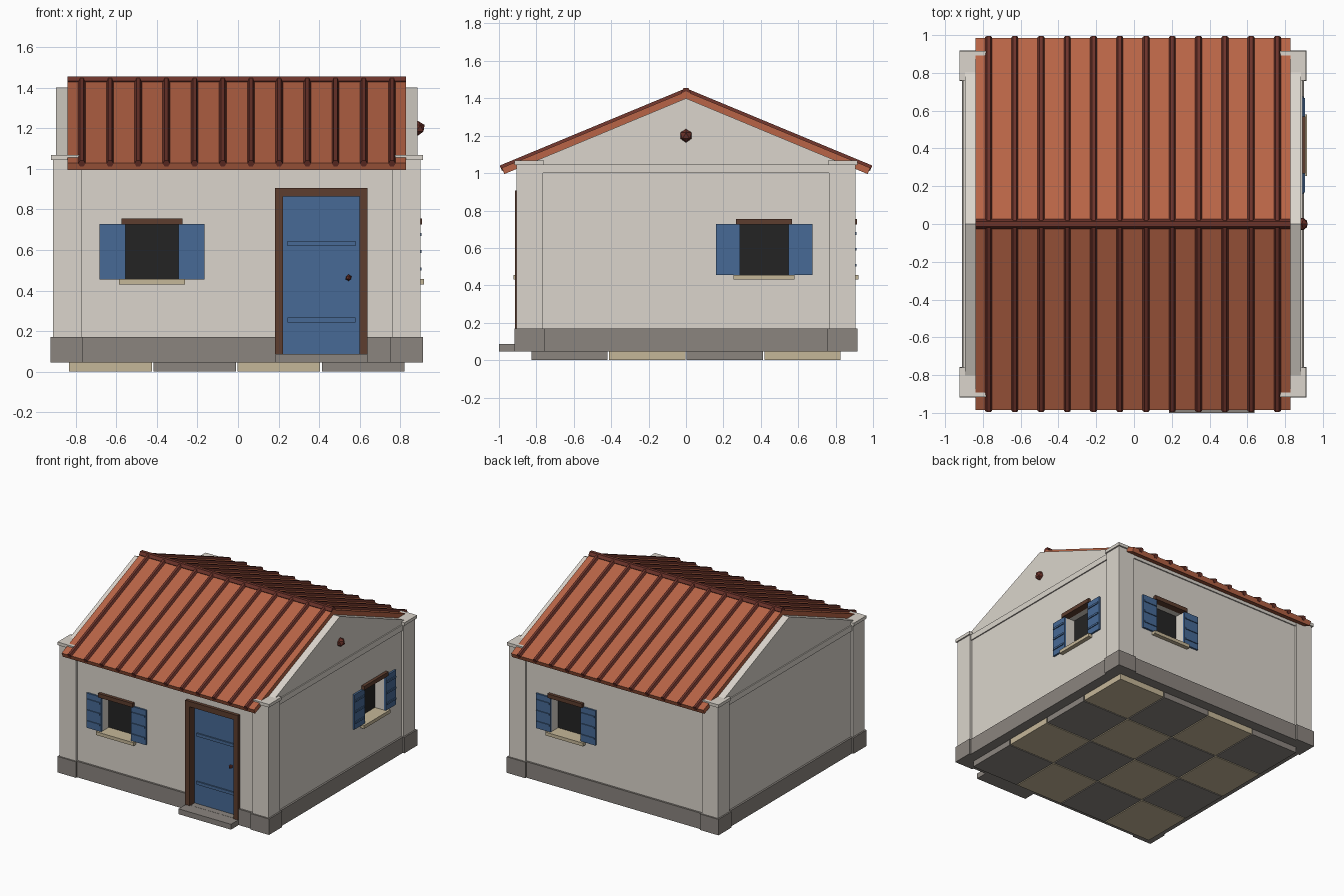
import bpy, bmesh, math
from mathutils import Matrix, Vector

if "Cube" in bpy.data.objects:
    bpy.data.objects.remove(bpy.data.objects["Cube"])

OX = -0.006          # house body sits slightly left of the bounding centre


def mat(name, rgb):
    m = bpy.data.materials.new(name)
    lin = [(c / 255 / 12.92 if c < 11 else ((c / 255 + 0.055) / 1.055) ** 2.4) for c in rgb]
    m.diffuse_color = (*lin, 1)
    m.use_nodes = True
    m.node_tree.nodes["Principled BSDF"].inputs["Base Color"].default_value = m.diffuse_color
    return m


PLASTER = mat("plaster", (219, 213, 204))
STONE = mat("grey_stone", (139, 133, 127))
BEIGE = mat("beige_stone", (197, 183, 152))
TILE = mat("terracotta", (184, 100, 70))
RIB = mat("dark_red_clay", (108, 51, 42))
WOOD = mat("brown_wood", (93, 61, 46))
BLUE = mat("blue_paint", (71, 106, 150))
DARK = mat("dark_glass", (36, 36, 36))


def finish(name, bm, m, M=Matrix()):
    bmesh.ops.recalc_face_normals(bm, faces=bm.faces)
    me = bpy.data.meshes.new(name)
    bm.to_mesh(me)
    bm.free()
    me.transform(M)
    if m:
        me.materials.append(m)
    ob = bpy.data.objects.new(name, me)
    bpy.context.collection.objects.link(ob)
    return ob


def boxes(name, ranges, m, M=Matrix()):
    """One object made of boxes given as (x0, x1, y0, y1, z0, z1)."""
    bm = bmesh.new()
    for a, b, c, d, e, f in ranges:
        T = Matrix.Translation(((a + b) / 2, (c + d) / 2, (e + f) / 2))
        bmesh.ops.create_cube(bm, size=1, matrix=T @ Matrix.Diagonal((b - a, d - c, f - e, 1)))
    return finish(name, bm, m, M)


def prism(name, profile, x0, x1, m):
    """Extrude a (y, z) profile along x."""
    bm = bmesh.new()
    face = bm.faces.new([bm.verts.new((x0, y, z)) for y, z in profile])
    ext = bmesh.ops.extrude_face_region(bm, geom=[face])["geom"]
    bmesh.ops.translate(bm, vec=(x1 - x0, 0, 0),
                        verts=[v for v in ext if isinstance(v, bmesh.types.BMVert)])
    return finish(name, bm, m)


def rods(name, ends, r, m):
    """Six-sided rods between point pairs."""
    bm = bmesh.new()
    for p, q in ends:
        p, q = Vector(p), Vector(q)
        R = (q - p).to_track_quat('Z', 'X').to_matrix().to_4x4()
        bmesh.ops.create_cone(bm, cap_ends=True, segments=6, radius1=r, radius2=r,
                              depth=(q - p).length, matrix=Matrix.Translation((p + q) / 2) @ R)
    return finish(name, bm, m)


def ball(name, loc, r, m):
    bm = bmesh.new()
    bmesh.ops.create_icosphere(bm, subdivisions=1, radius=r, matrix=Matrix.Translation(loc))
    return finish(name, bm, m)


def cut(ob, cutter):
    mod = ob.modifiers.new("opening", 'BOOLEAN')
    mod.operation, mod.solver, mod.object = 'DIFFERENCE', 'EXACT', cutter
    bpy.context.view_layer.objects.active = ob
    bpy.ops.object.modifier_apply(modifier=mod.name)
    bpy.data.objects.remove(cutter)


# checkerboard floor slabs
for colour, name, parity in ((BEIGE, "floor_slabs_light", 0), (STONE, "floor_slabs_dark", 1)):
    s = 0.415
    boxes(name, [(OX - 0.83 + i * s + .004, OX - 0.83 + (i + 1) * s - .004,
                  -0.83 + j * s + .004, -0.83 + (j + 1) * s - .004, 0, 0.046)
                 for i in range(4) for j in range(4) if (i + j) % 2 == parity], colour)

# walls with gables, and plinth
W = 0.89
walls = prism("walls", [(-W, 0.1), (W, 0.1), (W, 1.03), (0, 1.40), (-W, 1.03)], OX - W, OX + W, PLASTER)
plinth = boxes("plinth", [(OX - .905, OX + .905, -.905, .905, .045, .17)], STONE)

# corner pillars, caps and foot blocks
corners = [(sx, sy) for sx in (-1, 1) for sy in (-1, 1)]


def corner_boxes(name, lo, hi, z0, z1, m):
    boxes(name, [(OX + min(sx * lo, sx * hi), OX + max(sx * lo, sx * hi),
                  min(sy * lo, sy * hi), max(sy * lo, sy * hi), z0, z1) for sx, sy in corners], m)


corner_boxes("corner_pillars", .765, .906, .17, 1.045, PLASTER)
corner_boxes("pillar_caps", .76, .917, 1.043, 1.067, PLASTER)
corner_boxes("corner_feet", .757, .918, .045, .17, STONE)

# band under the roof
boxes("wall_band", [(OX + min(s * .87, s * .899), OX + max(s * .87, s * .899), -.77, .77, 1.0, 1.045)
                    for s in (-1, 1)] +
      [(OX - .77, OX + .77, min(s * .87, s * .899), max(s * .87, s * .899), 1.0, 1.03)
       for s in (-1, 1)], PLASTER)

# windows: built facing -y at the origin, then placed on three walls
places = {"front": Matrix.Translation((-0.424, -W, 0)),
          "right": Matrix.Translation((OX + W, 0.418, 0)) @ Matrix.Rotation(math.pi / 2, 4, 'Z'),
          "back": Matrix.Translation((0.412, W, 0)) @ Matrix.Rotation(math.pi, 4, 'Z')}
for side, M in places.items():
    cut(walls, boxes("cutter", [(-.13, .13, -.05, .09, .455, .727)], None, M))
    boxes(side + "_window_pane", [(-.135, .135, .08, .088, .45, .73)], DARK, M)
    boxes(side + "_window_lintel", [(-.15, .15, -.024, .03, .725, .756)], WOOD, M)
    boxes(side + "_window_sill", [(-.163, .163, -.032, .08, .43, .456)], BEIGE, M)
    leaves = [(-.258, -.13), (.13, .258)]
    boxes(side + "_shutters", [(a, b, -.014, .002, .455, .727) for a, b in leaves], BLUE, M)
    boxes(side + "_shutter_bars", [(a + .008, b - .008, -.021, -.012, z, z + .014)
                                   for a, b in leaves for z in (.50, .585, .67)], BLUE, M)

# door opening, frame, leaf and step
for ob in (walls, plinth):
    cut(ob, boxes("cutter", [(.2, .62, -1, -.8, .088, .885)], None))
boxes("door_frame", [(.183, .222, -.915, -.83, .088, .866), (.6, .639, -.915, -.83, .088, .866),
                     (.183, .639, -.915, -.83, .864, .906)], WOOD)
boxes("door", [(.215, .607, -.855, -.81, .088, .868)], BLUE)
boxes("door_battens", [(.245, .578, -.865, -.85, z, z + .024) for z in (.242, .62)], BLUE)
ball("door_knob", (.545, -.868, .463), .016, RIB)
boxes("door_step", [(.185, .639, -1, -.89, .045, .087)], STONE)

# round ornament on the right gable
ball("gable_ornament", (OX + W + .004, 0, 1.2), .036, RIB)

# roof panels: sloped slabs with square-cut eaves
RX0, RX1 = OX - .834, OX + .834
SL = 0.415
ang = math.atan(SL)
t = 0.036
eave = Vector((-.985, 1.437 - .985 * SL))
low = eave + t * Vector((math.sin(ang), -math.cos(ang)))
for s, name in ((1, "roof_front"), (-1, "roof_back")):
    prism(name, [(0, 1.437), (s * eave.x, eave.y), (s * low.x, low.y),
                 (0, 1.437 - t / math.cos(ang))], RX0, RX1, TILE)

# roof ribs and ridge
rib_x = [-.77 + i * .139 for i in range(12)]
for s, name in ((-1, "front_roof_ribs"), (1, "back_roof_ribs")):
    rods(name, [((x, 0, 1.437), (x, s * .99, 1.437 - .99 * SL)) for x in rib_x], .018, RIB)
rods("roof_ridge", [((RX0, 0, 1.432), (RX1, 0, 1.432))], .026, RIB)
